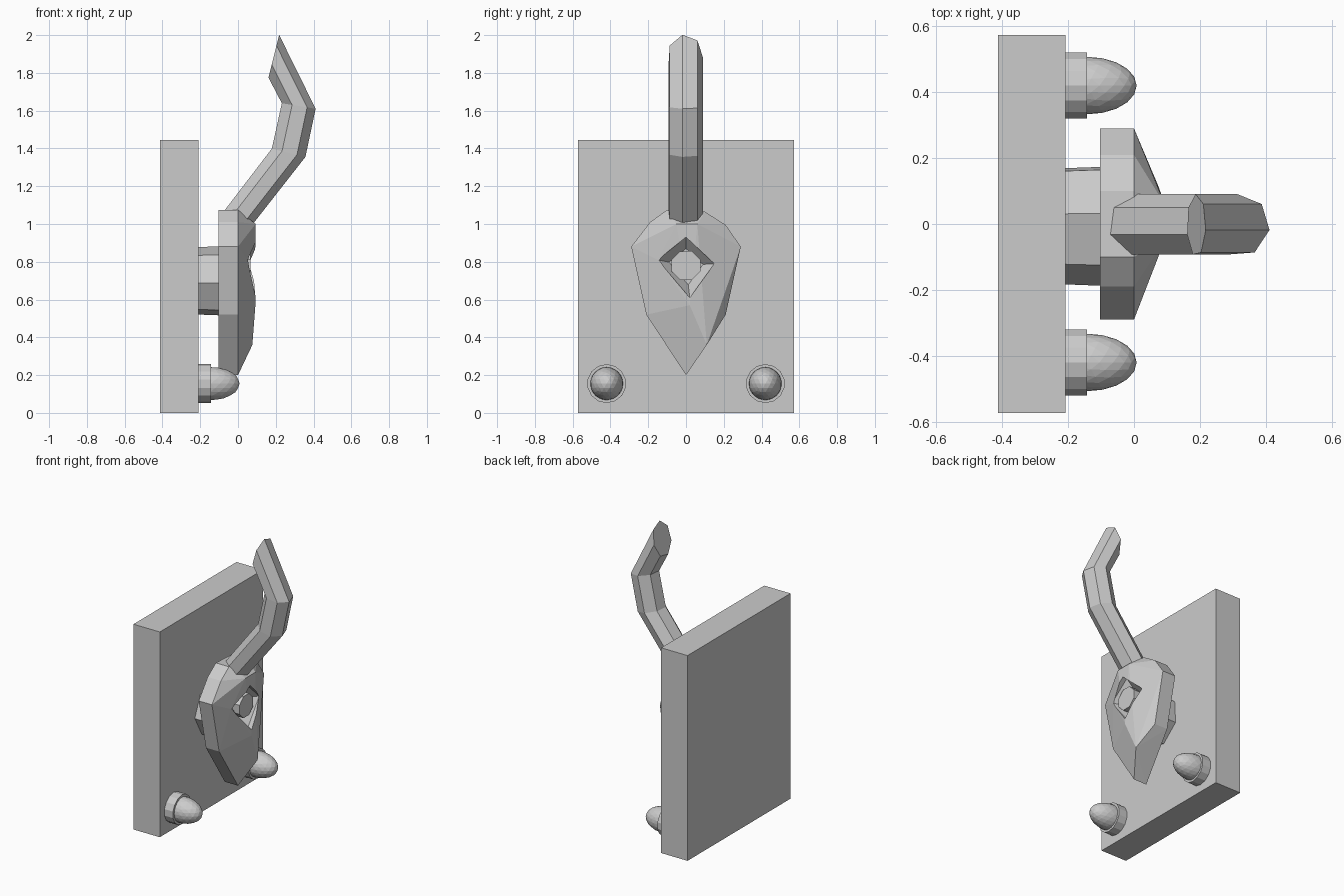
import bpy, bmesh, math

if "Cube" in bpy.data.objects:
    bpy.data.objects.remove(bpy.data.objects["Cube"])


def finish(name, bm):
    bmesh.ops.recalc_face_normals(bm, faces=bm.faces)
    mesh = bpy.data.meshes.new(name)
    bm.to_mesh(mesh)
    bm.free()
    obj = bpy.data.objects.new(name, mesh)
    bpy.context.collection.objects.link(obj)
    return obj


def loft(name, rings):
    """Skin a list of equal-length vertex rings and cap both ends."""
    bm = bmesh.new()
    vs = [[bm.verts.new(p) for p in ring] for ring in rings]
    n = len(vs[0])
    for a, b in zip(vs, vs[1:]):
        for i in range(n):
            j = (i + 1) % n
            bm.faces.new((a[i], a[j], b[j], b[i]))
    bm.faces.new(vs[0])
    bm.faces.new(vs[-1])
    return finish(name, bm)


def hull(name, points):
    bm = bmesh.new()
    for p in points:
        bm.verts.new(p)
    res = bmesh.ops.convex_hull(bm, input=bm.verts)
    junk = {v for v in res["geom_interior"] if isinstance(v, bmesh.types.BMVert)}
    bmesh.ops.delete(bm, geom=list(junk), context='VERTS')
    return finish(name, bm)


def x_ring(x, y, z, r, n, phase=0):
    return [(x, y + r * math.sin(2 * math.pi * i / n + phase),
             z + r * math.cos(2 * math.pi * i / n + phase)) for i in range(n)]


# Backing board
loft("backing_board", [[(x, -0.573, 0), (x, 0.573, 0), (x, 0.573, 1.445), (x, -0.573, 1.445)]
                       for x in (-0.413, -0.208)])

# Rounded pegs on collars
for side, y in (("left", -0.42), ("right", 0.42)):
    loft(side + "_peg_collar", [x_ring(-0.21, y, 0.155, 0.103, 14),
                                x_ring(-0.142, y, 0.155, 0.103, 14)])
    bm = bmesh.new()
    bmesh.ops.create_icosphere(bm, subdivisions=3, radius=1)
    for v in bm.verts:
        v.co = (-0.142 + 0.15 * v.co.x, y + 0.087 * v.co.y, 0.155 + 0.087 * v.co.z)
    finish(side + "_peg_dome", bm)

# Seven-sided spacer behind the face plate
loft("spacer", [x_ring(-0.22, 0, 0.697, 0.183, 7, 0.17),
                x_ring(-0.09, 0, 0.697, 0.188, 7, 0.17)])

# Faceted teardrop plate
rim = [(-0.1, 1.075), (0.1, 1.065), (0.21, 0.995), (0.29, 0.88), (0.21, 0.52),
       (0, 0.2), (-0.21, 0.52), (-0.29, 0.88), (-0.19, 1.01)]
front = [(0.093, -0.05, 1.0), (0.093, 0.06, 1.0), (0.093, 0.0, 0.93), (0.05, 0.14, 0.79),
         (0.05, -0.15, 0.81), (0.092, 0.02, 0.57), (0.076, 0.11, 0.36)]
plate = hull("teardrop_plate", [(x, y, z) for x in (-0.103, 0) for y, z in rim] + front)

# Kite-shaped socket cut into the plate
kite = [(-0.15, 0.81), (0.0, 0.93), (0.15, 0.79), (0.02, 0.61)]
cutter = hull("socket_cutter",
              [(0.0, y * 0.6, 0.78 + (z - 0.78) * 0.6) for y, z in kite]
              + [(x, y, z) for x in (0.06, 0.3) for y, z in kite])
cutter.hide_render = True
cutter.hide_viewport = True
cut = plate.modifiers.new("socket", 'BOOLEAN')
cut.operation = 'DIFFERENCE'
cut.object = cutter
cut.solver = 'EXACT'

# Bolt in the socket
loft("bolt", [x_ring(-0.02, 0, 0.78, 0.082, 8, 0.39), x_ring(0.065, 0, 0.78, 0.082, 8, 0.39)])

# Crooked lever: each section runs from an inner to an outer (x, z) point
sections = [((-0.085, 1.06), (0.08, 1.0)), ((0.175, 1.4), (0.358, 1.355)),
            ((0.228, 1.64), (0.412, 1.61)), ((0.16, 1.77), (0.218, 2.003))]
rings = []
for (xi, zi), (xo, zo) in sections:
    ring = []
    for i in range(7):
        a = 2 * math.pi * i / 7 - 0.15
        t = 0.5 + 0.5 * math.cos(a)
        ring.append((xi + (xo - xi) * t, -0.004 + 0.095 * math.sin(a), zi + (zo - zi) * t))
    rings.append(ring)
loft("lever", rings)
